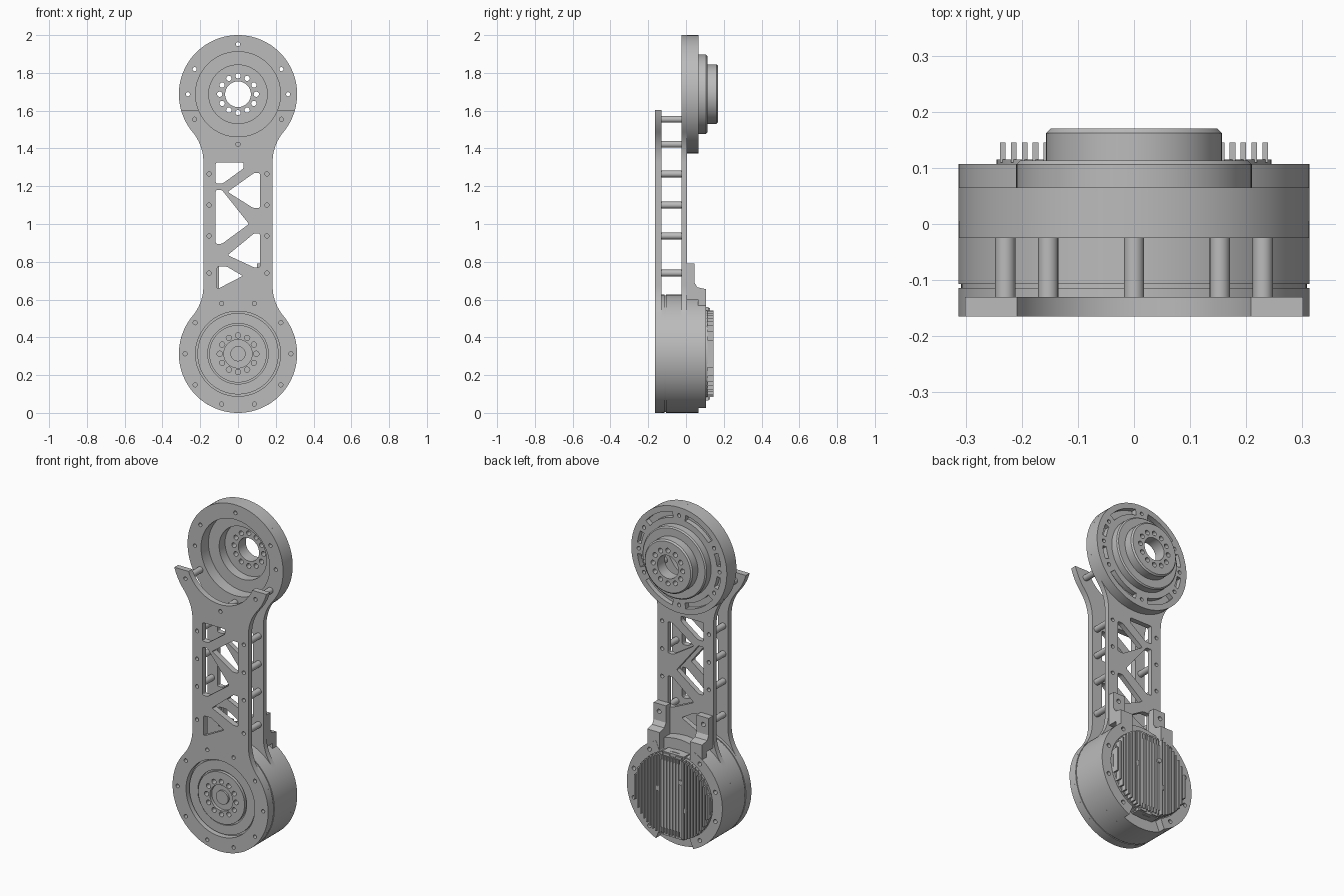
import bpy, bmesh, math

if "Cube" in bpy.data.objects:
    bpy.data.objects.remove(bpy.data.objects["Cube"])

GREY = bpy.data.materials.new("machined_grey")
GREY.use_nodes = True
GREY.diffuse_color = (0.5, 0.5, 0.5, 1)
GREY.node_tree.nodes["Principled BSDF"].inputs["Base Color"].default_value = (0.5, 0.5, 0.5, 1)

R = 0.313                   # big radius of both joints
LOW, HIGH = R, 2 - R        # joint heights
NECK = 0.183                # half width of the arm
parts = []


def finish(bm, name):
    bmesh.ops.recalc_face_normals(bm, faces=bm.faces)
    mesh = bpy.data.meshes.new(name)
    bm.to_mesh(mesh)
    bm.free()
    mesh.materials.append(GREY)
    obj = bpy.data.objects.new(name, mesh)
    bpy.context.collection.objects.link(obj)
    parts.append(obj)
    return obj


def prism(bm, pts, y0, y1, rounding=0):
    """Extrude an (x, z) outline from y0 to y1."""
    tmp = bmesh.new()
    tmp.faces.new([tmp.verts.new((x, y0, z)) for x, z in pts])
    if rounding:
        bmesh.ops.bevel(tmp, geom=tmp.verts[:], offset=rounding, segments=3,
                        profile=0.5, affect='VERTICES')
    ext = bmesh.ops.extrude_face_region(tmp, geom=tmp.faces[:])
    for v in ext["geom"]:
        if isinstance(v, bmesh.types.BMVert):
            v.co.y = y1
    bmesh.ops.recalc_face_normals(tmp, faces=tmp.faces)
    mesh = bpy.data.meshes.new("tmp")
    tmp.to_mesh(mesh)
    tmp.free()
    bm.from_mesh(mesh)
    bpy.data.meshes.remove(mesh)


def arc(r, cx, cz, a0, a1, n):
    return [(cx + r * math.cos(math.radians(a0 + (a1 - a0) * i / n)),
             cz + r * math.sin(math.radians(a0 + (a1 - a0) * i / n))) for i in range(n + 1)]


def disc(bm, x, z, r, y0, y1, n=20):
    prism(bm, arc(r, x, z, 0, 360, n)[:-1], y0, y1)


def box(bm, x0, x1, y0, y1, z0, z1):
    prism(bm, [(x0, z0), (x1, z0), (x1, z1), (x0, z1)], y0, y1)


def band(bm, cz, r0, r1, a0, a1, y0, y1, n=24):
    prism(bm, arc(r1, 0, cz, a0, a1, n) + arc(r0, 0, cz, a1, a0, n), y0, y1)


def lathe(name, profile, cz, closed, n=96):
    """Spin an (r, y) profile about the joint axis."""
    bm = bmesh.new()
    vs = [bm.verts.new((r, y, cz)) for r, y in profile]
    edges = [bm.edges.new(p) for p in zip(vs, vs[1:] + vs[:1] if closed else vs[1:])]
    bmesh.ops.spin(bm, geom=vs + edges, cent=(0, 0, cz), axis=(0, 1, 0),
                   angle=math.tau, steps=n, use_merge=True)
    bmesh.ops.remove_doubles(bm, verts=bm.verts, dist=1e-5)
    return finish(bm, name)


def cut(obj, bm):
    """Subtract the solids in bm from obj and discard the cutter."""
    cutter = finish(bm, "cutter")
    parts.remove(cutter)
    mod = obj.modifiers.new("cut", 'BOOLEAN')
    mod.object, mod.operation, mod.solver = cutter, 'DIFFERENCE', 'EXACT'
    deps = bpy.context.evaluated_depsgraph_get()
    mesh = bpy.data.meshes.new_from_object(obj.evaluated_get(deps))
    obj.modifiers.clear()
    obj.data = mesh
    bpy.data.objects.remove(cutter)


def polar(r, cz, deg):
    a = math.radians(deg)
    return r * math.cos(a), cz + r * math.sin(a)


# Arm outline: two round ends blended into a straight neck
F = 0.25
dz = math.sqrt((R + F) ** 2 - (NECK + F) ** 2)
tilt = math.degrees(math.atan2(dz, NECK + F))
right = (arc(R, 0, LOW, -90, tilt, 40) + arc(F, NECK + F, LOW + dz, 180 + tilt, 180, 12)[1:]
         + arc(F, NECK + F, HIGH - dz, 180, 180 - tilt, 12)
         + arc(R, 0, HIGH, -tilt, 90, 40)[1:])
outline = right + [(-x, z) for x, z in right[-2:0:-1]]

# Truss windows shared by both plates
windows = [
    [(-.118, 1.325), (.03, 1.325), (.03, 1.295), (-.08, 1.215), (-.118, 1.215)],
    [(.116, 1.27), (.116, 1.085), (.08, 1.085), (-.055, 1.17), (.085, 1.27)],
    [(-.118, 1.18), (-.085, 1.18), (.058, 1.0), (-.085, .895), (-.118, .895)],
    [(.116, .95), (.116, .77), (.085, .77), (-.055, .835), (.085, .95)],
    [(-.11, .775), (-.06, .775), (.025, .725), (-.11, .655)],
]
neck_holes = [(s * .153, z) for s in (-1, 1) for z in (1.265, 1.1, .937, .74)]
top_holes = [polar(.265, HIGH, a) for a in (90, 30, 0, -30, -90, 210, 180, 150)]
bolt_circle = [polar(.28, LOW, a) for a in range(0, 360, 36)]


def plate_cutter(y0, y1, holes):
    bm = bmesh.new()
    for w in windows:
        prism(bm, w, y0, y1, rounding=.008)
    for x, z in holes:
        disc(bm, x, z, .011, y0, y1)
    return bm


# Front plate: horned top, open ring around the lower joint
bm = bmesh.new()
prism(bm, outline, -.165, -.13)
front_plate = finish(bm, "front_plate")
cutter = plate_cutter(-.2, -.1, neck_holes + bolt_circle + [top_holes[i] for i in (3, 4, 5)])
disc(cutter, 0, LOW, .225, -.2, -.1, 96)
cut(front_plate, cutter)
cutter = bmesh.new()
disc(cutter, 0, HIGH, .225, -.2, -.1, 96)
cut(front_plate, cutter)
cutter = bmesh.new()
box(cutter, -1, 1, -.2, -.1, 1.603, 2.1)
cut(front_plate, cutter)

# Back plate
bm = bmesh.new()
prism(bm, outline, -.025, .005)
back_plate = finish(bm, "back_plate")
cutter = plate_cutter(-.06, .05, neck_holes + top_holes)
disc(cutter, 0, HIGH, .225, -.06, .05, 96)
cut(back_plate, cutter)

# Upper joint: stepped hollow hub
upper_hub = lathe("upper_hub", [
    (R, .005), (R, .065), (.21, .065), (.21, .106), (.203, .113), (.157, .113), (.157, .162),
    (.149, .17), (.068, .17), (.068, .1), (.155, .1), (.155, .045), (.225, .045), (.225, .005)],
    HIGH, True)
cutter = bmesh.new()
for x, z in top_holes:
    disc(cutter, x, z, .011, -.1, .1)
for a in range(0, 360, 30):
    disc(cutter, *polar(.097, HIGH, a), .014, .05, .2)
for a in (60, 120, 240, 300):
    band(cutter, HIGH, .245, .28, a - 21, a + 21, .035, .1)
for a in (15, 165, 195, 345):
    band(cutter, HIGH, .25, .275, a - 8, a + 8, .035, .1, 8)
cut(upper_hub, cutter)

# Lower joint: motor drum with a grooved front face
motor = lathe("motor_drum", [
    (0, -.15), (.04, -.15), (.04, -.138), (.075, -.138), (.075, -.156), (.152, -.156),
    (.152, -.138), (.16, -.138), (.16, -.148), (.215, -.148), (.215, -.13), (R, -.13),
    (R, -.114), (.308, -.114), (.308, -.107), (R, -.107), (R, .065), (.25, .065),
    (.25, .1), (0, .1)], LOW, False)
cutter = bmesh.new()
for a in range(0, 360, 30):
    disc(cutter, *polar(.097, LOW, a), .014, -.2, -.125)
cut(motor, cutter)

# Standoff rods between the plates
bm = bmesh.new()
for x, z in neck_holes + [top_holes[i] for i in (3, 4, 5)]:
    disc(bm, x, z, .018, -.132, -.023, 24)
finish(bm, "standoff_rods")

# Clamp crescents around the rear of the motor, with bolt holes
bm = bmesh.new()
for a in (0, 180):
    band(bm, LOW, .25, R, a - 67, a + 67, .065, .107, 48)
clamps = finish(bm, "rear_clamps")
cutter = bmesh.new()
for a in (0, 180):
    for d in (-54, -18, 18, 54):
        disc(cutter, *polar(.28, LOW, a + d), .012, .08, .2)
cut(clamps, cutter)

# Stepped brackets tying the clamps to the back plate
step = [(.004, .6), (.004, .79), (.045, .79), (.045, .69), (.06, .665),
        (.105, .655), (.105, .55), (.064, .55), (.064, .6)]
bm = bmesh.new()
for s in (-1, 1):
    loops = [[bm.verts.new((s * x, y, z)) for y, z in step] for x in (.1, .18)]
    for loop in loops:
        bm.faces.new(loop)
    for i in range(len(step)):
        j = (i + 1) % len(step)
        bm.faces.new((loops[0][i], loops[0][j], loops[1][j], loops[1][i]))
brackets = finish(bm, "brackets")
cutter = bmesh.new()
for s in (-1, 1):
    disc(cutter, s * .145, .745, .013, -.1, .2)
cut(brackets, cutter)

# Heat sink: clipped disc base, vertical fins and a centre panel
bm = bmesh.new()
clip = math.degrees(math.asin(.23 / .245))
prism(bm, arc(.245, 0, LOW, -clip, clip, 32) + arc(.245, 0, LOW, 180 - clip, 180 + clip, 32), .095, .115)
for i in range(-12, 13):
    x = i * .0195
    half = min(.23, math.sqrt(.245 ** 2 - x * x))
    top = .135 if abs(x) < .07 else .145
    box(bm, x - .005, x + .005, .11, top, LOW - half, LOW + half)
box(bm, -.075, .075, .11, .13, LOW - .2, LOW + .2)
for x, z in ((-.06, .1), (.09, .03), (-.09, -.06)):
    disc(bm, x, LOW + z, .014, .11, .142)
finish(bm, "heat_sink")

# Cable connectors above and below the heat sink
bm = bmesh.new()
for s in (-1, 1):
    z = LOW + s * .235
    box(bm, -.07, .07, .06, .12, z - .012, z + .012)
    for x in (-.04, .04):
        box(bm, x - .02, x + .02, .09, .128, z - .008, z + .008)
finish(bm, "connectors")

# Smooth the round walls, keep the machined edges crisp
bpy.ops.object.select_all(action='DESELECT')
for obj in parts:
    obj.select_set(True)
bpy.context.view_layer.objects.active = parts[0]
bpy.ops.object.shade_smooth_by_angle(angle=math.radians(30))
